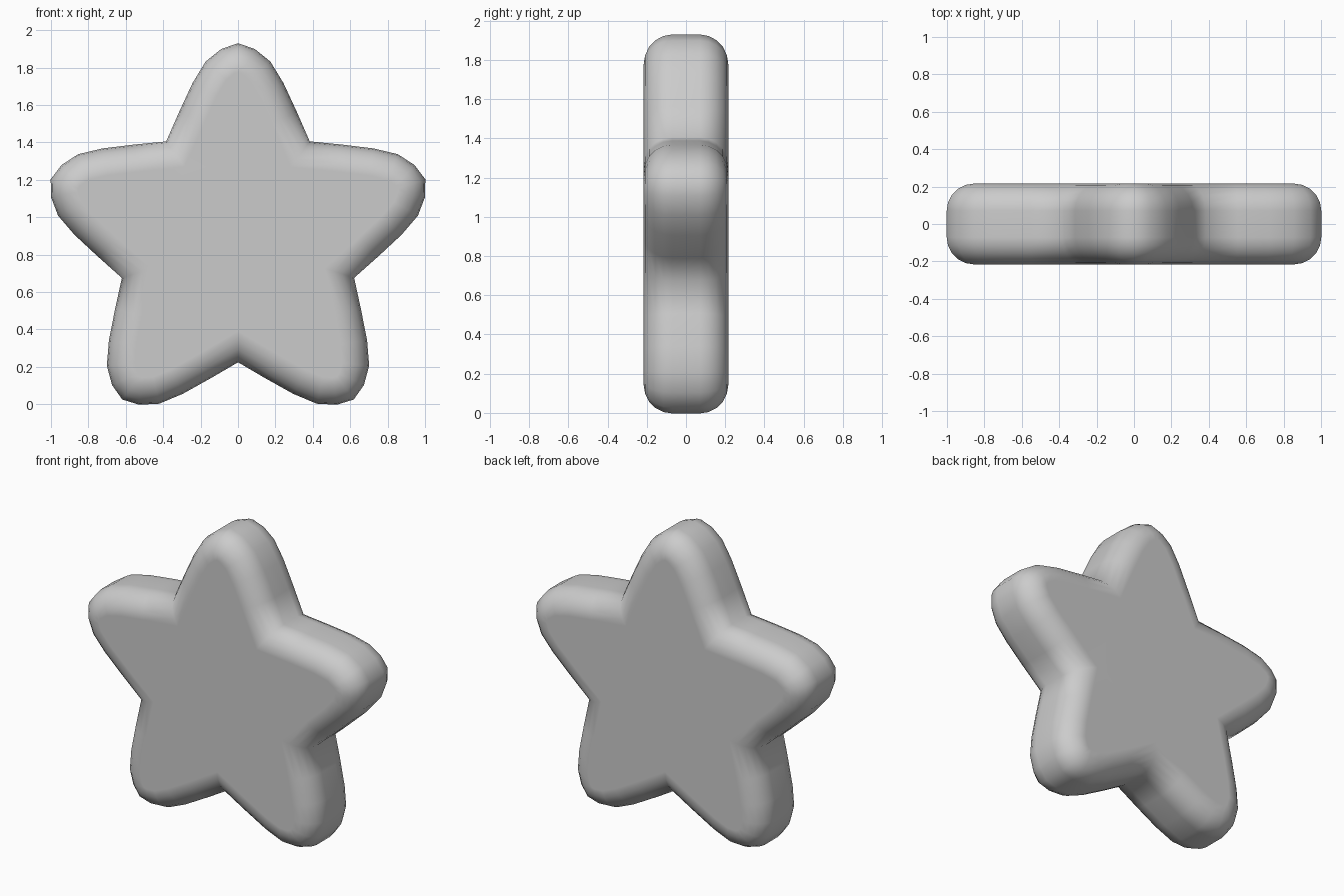
import bpy, bmesh
from math import sin, cos, pi
from mathutils import Vector

if "Cube" in bpy.data.objects:
    bpy.data.objects.remove(bpy.data.objects["Cube"])

CENTRE_Z = 0.877
HALF_DEPTH = 0.216
ROUND = 0.145

# One arm outline (across, along) from its left valley towards the right one
half = [(0.0, 1.053), (0.09, 1.022), (0.173, 0.955), (0.243, 0.84), (0.315, 0.685)]
arm = [(-0.384, 0.528)] + [(-x, r) for x, r in reversed(half[1:])] + half

# Repeat the arm five times, clockwise
outline = []
for k in range(5):
    a = k * 2 * pi / 5
    for x, r in arm:
        outline.append(Vector((x * cos(a) + r * sin(a), r * cos(a) - x * sin(a))))


def inset(points, d):
    """Mitred inward offset of the clockwise outline."""
    result = []
    n = len(points)
    for i, p in enumerate(points):
        e1 = (p - points[i - 1]).normalized()
        e2 = (points[(i + 1) % n] - p).normalized()
        n1, n2 = Vector((e1.y, -e1.x)), Vector((e2.y, -e2.x))
        m = (n1 + n2).normalized()
        result.append(p + m * d / m.dot(n1))
    return result


# Rounded edge section: (inset, y) from front face to back face
steps = 5
edge = []
for i in range(steps + 1):
    t = i / steps * pi / 2
    edge.append((ROUND * (1 - sin(t)), -HALF_DEPTH + ROUND * (1 - cos(t))))
section = edge + [(d, -y) for d, y in reversed(edge)]

# Loft the rings and cap both faces
bm = bmesh.new()
rings = [[bm.verts.new((p.x, y, p.y + CENTRE_Z)) for p in inset(outline, d)]
         for d, y in section]
n = len(outline)
for a, b in zip(rings, rings[1:]):
    for i in range(n):
        j = (i + 1) % n
        bm.faces.new((a[i], a[j], b[j], b[i]))
bm.faces.new(rings[0])
bm.faces.new(rings[-1])
bmesh.ops.recalc_face_normals(bm, faces=bm.faces)
for f in bm.faces:
    f.smooth = True

mesh = bpy.data.meshes.new("star")
bm.to_mesh(mesh)
bm.free()
star = bpy.data.objects.new("star", mesh)
bpy.context.collection.objects.link(star)
# Keep shading even across the large flat faces
star.modifiers.new("weighted_normals", 'WEIGHTED_NORMAL')
